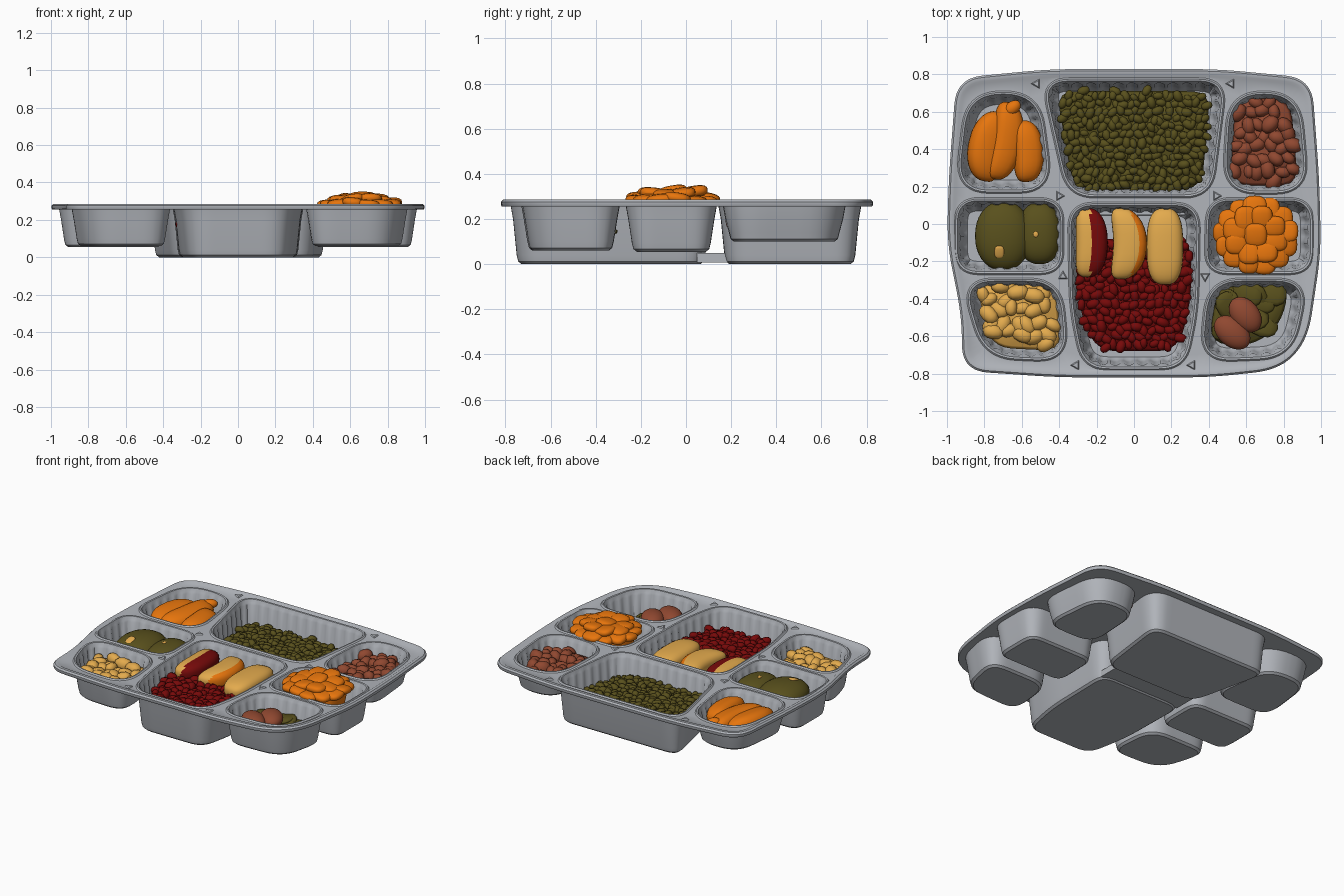
import bpy, bmesh, math, random
from mathutils import Vector, Matrix, Euler

random.seed(4)
if "Cube" in bpy.data.objects:
    bpy.data.objects.remove(bpy.data.objects["Cube"])


def material(name, rgb):
    m = bpy.data.materials.new(name)
    m.use_nodes = True
    m.diffuse_color = (*rgb, 1)
    m.node_tree.nodes["Principled BSDF"].inputs["Base Color"].default_value = (*rgb, 1)
    return m


GREY = material("tray grey", (0.44, 0.46, 0.495))
ORANGE = material("orange", (0.83, 0.185, 0.004))
OLIVE = material("olive green", (0.10, 0.081, 0.012))
BROWN = material("bean brown", (0.28, 0.065, 0.03))
RED = material("dark red", (0.185, 0.003, 0.003))
YELLOW = material("corn yellow", (0.77, 0.405, 0.075))


def finish(name, bm, mats, angle=40):
    mesh = bpy.data.meshes.new(name)
    bm.to_mesh(mesh)
    bm.free()
    ob = bpy.data.objects.new(name, mesh)
    bpy.context.collection.objects.link(ob)
    for m in mats:
        mesh.materials.append(m)
    bpy.ops.object.select_all(action='DESELECT')
    ob.select_set(True)
    bpy.context.view_layer.objects.active = ob
    bpy.ops.object.shade_smooth_by_angle(angle=math.radians(angle))


def rounded(corners, radius, step=0.018):
    """Evenly spaced counter-clockwise loop through rounded corners."""
    cs = [Vector(c) for c in corners]
    raw = []
    for i, c in enumerate(cs):
        p, n = cs[i - 1] - c, cs[(i + 1) % len(cs)] - c
        a = c + p.normalized() * min(radius, p.length * 0.48)
        b = c + n.normalized() * min(radius, n.length * 0.48)
        for k in range(9):
            t = k / 8
            raw.append(a * (1 - t) ** 2 + c * 2 * t * (1 - t) + b * t * t)
    lens = [(raw[(i + 1) % len(raw)] - q).length for i, q in enumerate(raw)]
    total = sum(lens)
    count = int(total / step / 4) * 4
    out, i, base = [], 0, 0
    for k in range(count):
        d = total * k / count
        while base + lens[i] < d:
            base += lens[i]
            i += 1
        out.append(raw[i].lerp(raw[(i + 1) % len(raw)], (d - base) / lens[i]))
    return out


def ring(bm, loop, inset, z, flute=0):
    """Ring of vertices moved inward, with optional vertical ribs."""
    vs = []
    for i, p in enumerate(loop):
        t = (loop[(i + 1) % len(loop)] - loop[i - 1]).normalized()
        q = p + Vector((-t.y, t.x)) * (inset + (flute if i % 4 < 2 else 0))
        vs.append(bm.verts.new((q.x, q.y, z)))
    return vs


def loft(bm, rings):
    for a, b in zip(rings, rings[1:]):
        for i in range(len(a)):
            j = (i + 1) % len(a)
            bm.faces.new((a[i], a[j], b[j], b[i]))


def sheet(bm, border, holes):
    """Flat sheet inside a border ring, left open at each hole ring."""
    edges = [bm.edges.get((v, r[i - 1])) for r in [border] + holes for i, v in enumerate(r)]
    bmesh.ops.triangle_fill(bm, edges=edges, use_beauty=True, normal=(0, 0, 1))
    for hole in map(set, holes):
        lids = {f for v in hole for f in v.link_faces if hole.issuperset(f.verts)}
        bmesh.ops.delete(bm, geom=list(lids), context='FACES_ONLY')


# Tray: outline, then (rim corners, corner radius, floor height) for each pocket
OUTLINE = [(-.92, -.785), (-.4, -.82), (.4, -.82), (.78, -.78), (.93, -.62), (1.0, -.15),
           (.99, .25), (.95, .78), (.45, .828), (-.45, .828), (-.95, .78), (-.99, .25),
           (-1.0, -.1), (-.92, -.5)]
POCKETS = [
    ([(-.95, .175), (-.44, .175), (-.51, .70), (-.89, .70)], .18, .10),
    ([(-.35, .15), (.41, .15), (.49, .77), (-.49, .77)], .14, 0),
    ([(.48, .17), (.93, .17), (.88, .70), (.51, .70)], .18, .10),
    ([(-.95, -.26), (-.385, -.26), (-.385, .13), (-.95, .13)], .12, .055),
    ([(.385, -.26), (.95, -.26), (.95, .13), (.395, .13)], .12, .055),
    ([(-.355, -.73), (-.395, -.30), (-.92, -.30), (-.80, -.71)], .17, .06),
    ([(.355, -.73), (.84, -.71), (.93, -.30), (.40, -.30)], .17, .06),
    ([(-.27, -.77), (.27, -.77), (.335, -.45), (.345, .105), (-.345, .105),
      (-.335, -.45)], .13, 0)]

bm = bmesh.new()
outer = rounded(OUTLINE, .14)
lip = [ring(bm, outer, d, z) for d, z in
       ((.05, .255), (.004, .255), (0, .262), (0, .276), (.01, .286), (.03, .286), (.042, .278))]
loft(bm, lip)
top_holes, under_holes = [], []
for corners, radius, floor in POCKETS:
    loop = rounded(corners, radius)
    zf = floor + .012
    # ribbed inside wall with a raised bead round the rim
    inside = [ring(bm, loop, d, z) for d, z in
              ((-.012, .278), (-.004, .286), (.006, .284), (.014, .262))]
    inside += [ring(bm, loop, d, z, .009) for d, z in
               ((.016, .25), (.032, zf + .05), (.041, zf + .02))]
    inside.append(ring(bm, loop, .06, zf))
    # plain outside wall
    outside = [ring(bm, loop, d, z) for d, z in
               ((-.006, .255), (.004, .20), (.02, floor + .04), (.027, floor + .012), (.042, floor))]
    for rings in (inside, outside):
        loft(bm, rings)
        bm.faces.new(rings[-1])
    top_holes.append(inside[0])
    under_holes.append(outside[0])
sheet(bm, lip[-1], top_holes)
sheet(bm, lip[0], under_holes)
bmesh.ops.recalc_face_normals(bm, faces=bm.faces)
finish("tray", bm, [GREY], 35)

# Web joining the two deep pockets underneath
bm = bmesh.new()
bmesh.ops.create_cube(bm, size=1, matrix=Matrix.Translation((0, .128, .029)) @ Matrix.Diagonal((.62, .16, .042, 1)))
finish("base_web", bm, [GREY])

# Raised triangles where the dividers meet
bm = bmesh.new()
for x, y, turn in ((-.52, .75, 90), (.52, .75, 90), (-.40, .15, 30), (.44, .15, 30),
                   (-.38, -.28, 0), (.38, -.28, 60), (-.31, -.755, 90), (.31, -.755, 90)):
    bmesh.ops.create_cone(bm, cap_ends=True, segments=3, radius1=.035, radius2=.02, depth=.01,
                          matrix=Matrix.Translation((x, y, .28)) @ Matrix.Rotation(math.radians(turn), 4, 'Z'))
finish("divider_marks", bm, [GREY])


def blob(bm, loc, size, rot=(0, 0, 0), box=1.0, bend=0, segs=16):
    """Ellipsoid with its poles along y; box under 1 squares it, bend curves it."""
    vs = bmesh.ops.create_uvsphere(bm, u_segments=segs, v_segments=max(6, segs * 2 // 3), radius=1)["verts"]
    turn = Euler([math.radians(a) for a in rot]).to_matrix()
    for v in vs:
        c = Vector((v.co.x, -v.co.z, v.co.y))
        c = Vector([math.copysign(abs(k) ** box, k) for k in c])
        c = Vector((c.x * size[0], c.y * size[1], c.z * size[2]))
        c.x += bend * (c.y / size[1]) ** 2
        v.co = turn @ c + Vector(loc)


def bed(bm, loop, z, low):
    """Solid filling under a heap of food."""
    rings = [ring(bm, loop, .05, low), ring(bm, loop, .02, z - .02), ring(bm, loop, .035, z)]
    loft(bm, rings)
    bm.faces.new(rings[-1])


def heap(name, mat, corners, spacing, size, z, low, wild=.3, segs=8):
    """Jittered rows of small lumps inside a convex outline."""
    bm = bmesh.new()
    loop = rounded(corners, .13, .04)
    bed(bm, loop, z, low)
    sides = list(zip(loop, loop[1:] + loop[:1]))
    rows = int(2 / spacing)
    for r in range(rows):
        for c in range(rows):
            p = Vector((-1 + (c + r % 2 / 2) * spacing, -1 + r * spacing))
            p += Vector((random.uniform(-wild, wild), random.uniform(-wild, wild))) * spacing
            if all((b - a).normalized().cross(p - a) > size[0] * .8 for a, b in sides):
                k = random.uniform(.85, 1.2)
                blob(bm, (*p, z + random.uniform(-.4, .3) * size[2]), [s * k for s in size],
                     (random.uniform(-20, 20), random.uniform(-20, 20), random.uniform(0, 180)), .9, 0, segs)
    finish(name, bm, [mat], 80)


# Loose foods
heap("peas", OLIVE, [(-.34, .165), (.38, .165), (.43, .73), (-.44, .73)],
     .040, (.021, .029, .022), .145, .05)
heap("red_berries", RED, [(-.22, -.70), (.25, -.70), (.325, -.42), (.325, -.06), (-.325, -.06), (-.325, -.42)],
     .044, (.023, .032, .025), .175, .06)
heap("corn", YELLOW, [(-.365, -.70), (-.40, -.30), (-.87, -.30), (-.78, -.68)],
     .068, (.036, .05, .036), .195, .11, .4, 10)
heap("beans", BROWN, [(.495, .185), (.90, .185), (.855, .69), (.52, .69)],
     .064, (.035, .046, .04), .205, .14, .25, 10)

# Carrot discs in a raised mound
bm = bmesh.new()
bed(bm, rounded([(.45, -.22), (.83, -.22), (.86, .10), (.47, .10)], .14, .04), .29, .12)
for count, reach, z in ((13, .165, .285), (8, .11, .315), (1, 0, .33)):
    for i in range(count):
        a = 2 * math.pi * i / count + z * 9
        blob(bm, (.65 + 1.02 * reach * math.cos(a), -.06 + .9 * reach * math.sin(a), z + random.uniform(-.01, .01)),
             (random.uniform(.055, .068), random.uniform(.055, .068), .026),
             (random.uniform(-10, 10), random.uniform(-10, 10), 0), .75)
finish("carrot_discs", bm, [ORANGE], 60)

# Peach slices
bm = bmesh.new()
for x, y, w, l, turn, bend in ((-.79, .42, .095, .19, -12, .03), (-.68, .44, .085, .21, -10, -.03),
                               (-.565, .39, .08, .165, 4, -.02)):
    blob(bm, (x, y, .20), (w, l, .075), (0, 12, turn), .75, bend, 24)
blob(bm, (-.65, .62, .24), (.035, .05, .03), (0, 0, -50))
finish("peach_slices", bm, [ORANGE], 60)

# Green halves with pale spots
bm = bmesh.new()
blob(bm, (-.70, -.063, .19), (.15, .185, .085), (0, 0, 0), .93, 0, 28)
blob(bm, (-.505, -.05, .18), (.115, .165, .085), (0, 0, 0), .85, 0, 28)
finish("green_halves", bm, [OLIVE], 60)
bm = bmesh.new()
blob(bm, (-.72, -.15, .262), (.026, .035, .01), (20, 0, 0), .7)
blob(bm, (-.525, -.055, .263), (.014, .016, .006))
finish("pale_spots", bm, [YELLOW], 60)

# Leafy greens with two brown ovals
heap("greens", OLIVE, [(.375, -.65), (.62, -.68), (.80, -.56), (.86, -.31), (.43, -.31)],
     .09, (.06, .075, .018), .155, .10, .4, 10)
bm = bmesh.new()
blob(bm, (.595, -.485, .205), (.075, .105, .05), (0, 0, 38), 1, 0, 24)
blob(bm, (.525, -.58, .205), (.075, .11, .05), (0, 0, 50), 1, 0, 24)
finish("brown_ovals", bm, [BROWN], 60)

# Fruit slices: pale flesh, coloured skin beyond a share of the width
for name, skin, x, y, w, l, bend, share in (
        ("red_skin_slice", RED, -.225, -.10, .085, .185, -.025, .12),
        ("orange_skin_slice", ORANGE, -.02, -.105, .09, .19, -.05, .45),
        ("pale_slice", YELLOW, .165, -.12, .098, .205, 0, 2)):
    bm = bmesh.new()
    blob(bm, (x, y, .20), (w, l, .065), (0, 0, 0), .72, bend, 28)
    for f in bm.faces:
        c = f.calc_center_median()
        f.material_index = int(c.x - x - bend * ((c.y - y) / l) ** 2 > w * share)
    finish(name, bm, [YELLOW, skin], 60)
